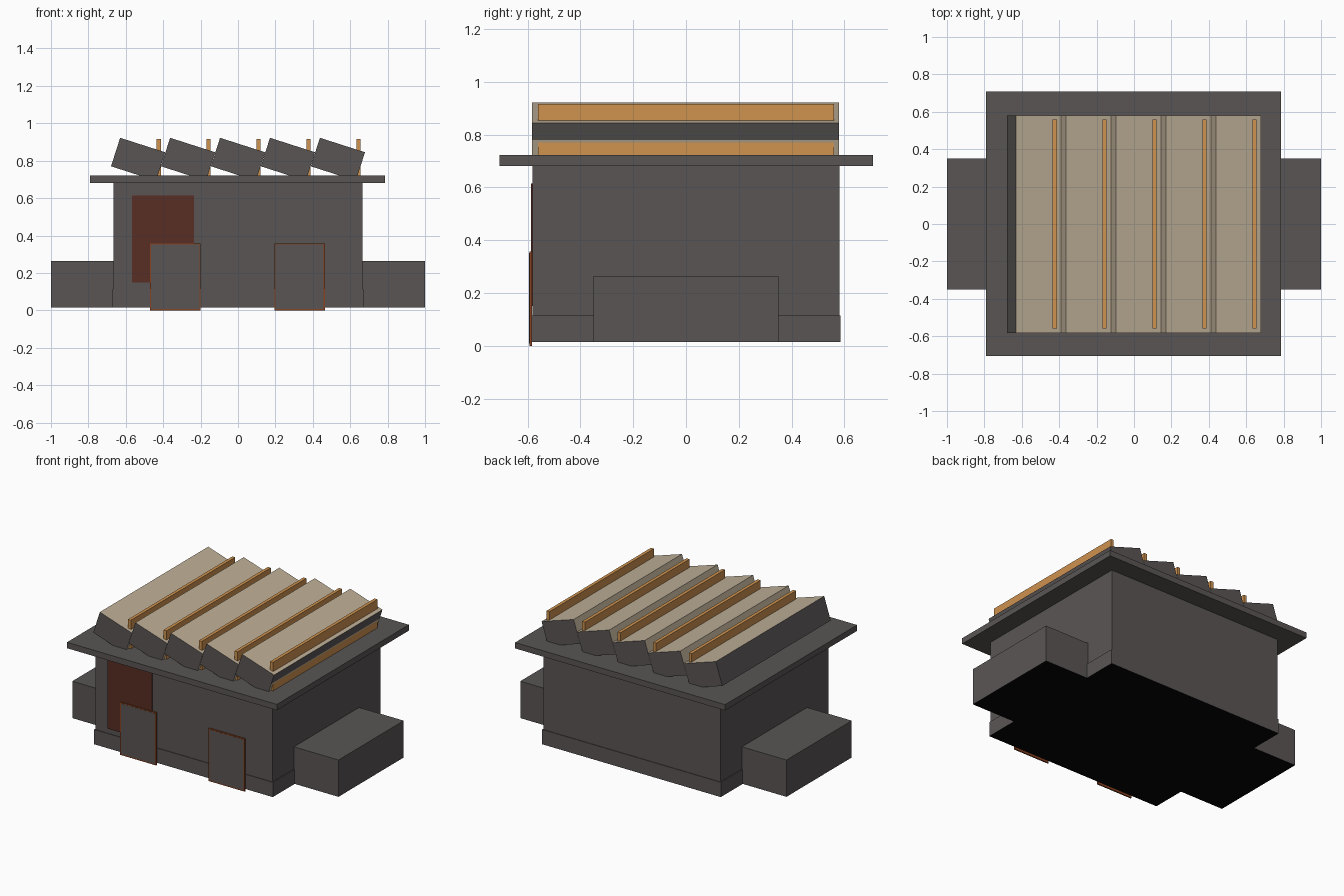
import bpy, bmesh, math
from mathutils import Matrix, Vector

if "Cube" in bpy.data.objects:
    bpy.data.objects.remove(bpy.data.objects["Cube"])


def material(name, r, g, b):
    m = bpy.data.materials.new(name)
    lin = [(c / 255 / 12.92) if c < 10 else ((c / 255 + 0.055) / 1.055) ** 2.4 for c in (r, g, b)]
    m.diffuse_color = (*lin, 1)
    m.use_nodes = True
    m.node_tree.nodes["Principled BSDF"].inputs["Base Color"].default_value = m.diffuse_color
    return m


GREY = material("dark grey", 89, 85, 84)
TAN = material("tan", 191, 176, 152)
ORANGE = material("orange wood", 207, 147, 79)
RED = material("dark red brown", 88, 45, 36)
RUST = material("rust", 138, 66, 32)
BLACK = material("black", 6, 6, 6)


def box(name, x, y, z, mats, rule=None, tilt=0, split_z=None):
    """Box from ranges; rule(normal, centre) gives each face its material index."""
    lo, hi = Vector((x[0], y[0], z[0])), Vector((x[1], y[1], z[1]))
    mid, size = (lo + hi) / 2, hi - lo
    bm = bmesh.new()
    bmesh.ops.create_cube(bm, size=1)
    bm.transform(Matrix.Translation(mid) @ Matrix.Rotation(tilt, 4, 'Y')
                 @ Matrix.Diagonal((*size, 1)))
    if split_z is not None:
        bmesh.ops.bisect_plane(bm, geom=bm.verts[:] + bm.edges[:] + bm.faces[:],
                               plane_co=(0, 0, split_z), plane_no=(0, 0, 1))
    bm.normal_update()
    if rule:
        for f in bm.faces:
            f.material_index = rule(f.normal, f.calc_center_median())
    me = bpy.data.meshes.new(name)
    bm.to_mesh(me)
    bm.free()
    for m in mats:
        me.materials.append(m)
    ob = bpy.data.objects.new(name, me)
    bpy.context.collection.objects.link(ob)
    return ob


def underside(n, c):
    return 1 if n.z < -0.9 else 0


# Main building, plinth and roof slab
box("walls", (-0.665, 0.665), (-0.581, 0.581), (0.05, 0.69), [GREY])
box("plinth", (-0.671, 0.671), (-0.585, 0.585), (0.015, 0.115), [GREY, BLACK], underside)
box("roof_slab", (-0.79, 0.787), (-0.707, 0.709), (0.682, 0.722), [GREY])

# Side wings
for side, x in (("left", (-1.0, -0.64)), ("right", (0.64, 1.0))):
    box(side + "_wing", x, (-0.35, 0.35), (0.015, 0.265), [GREY, BLACK], underside)

# Sawtooth roof: five tilted blocks, each with an upright board
for i in range(5):
    cx = (i - 2) * 0.267

    def roof_rule(n, c, i=i):
        if n.z > 0.8:
            return 1                      # sloping top
        if n.x < -0.8 and i > 0:
            return 1                      # valley faces
        if n.x > 0.8 and c.z < 0.78:
            return 1                      # low part of the right face
        return 0

    box(f"roof_block_{i + 1}", (cx - 0.1265, cx + 0.1265), (-0.583, 0.58),
        (0.8075 - 0.08, 0.8075 + 0.08), [GREY, TAN], roof_rule,
        tilt=math.radians(17.8), split_z=0.78)
    box(f"roof_board_{i + 1}", (cx + 0.099, cx + 0.121), (-0.56, 0.56), (0.70, 0.916), [ORANGE])

# Front door panel and two framed shutters
box("door_panel", (-0.567, -0.235), (-0.588, -0.578), (0.15, 0.615), [RED])
for side, x0 in (("left", -0.47), ("right", 0.195)):
    box(side + "_shutter_frame", (x0, x0 + 0.27), (-0.593, -0.584), (0.0, 0.358), [RUST])
    box(side + "_shutter", (x0 + 0.006, x0 + 0.263), (-0.594, -0.59), (0.008, 0.351), [GREY])
